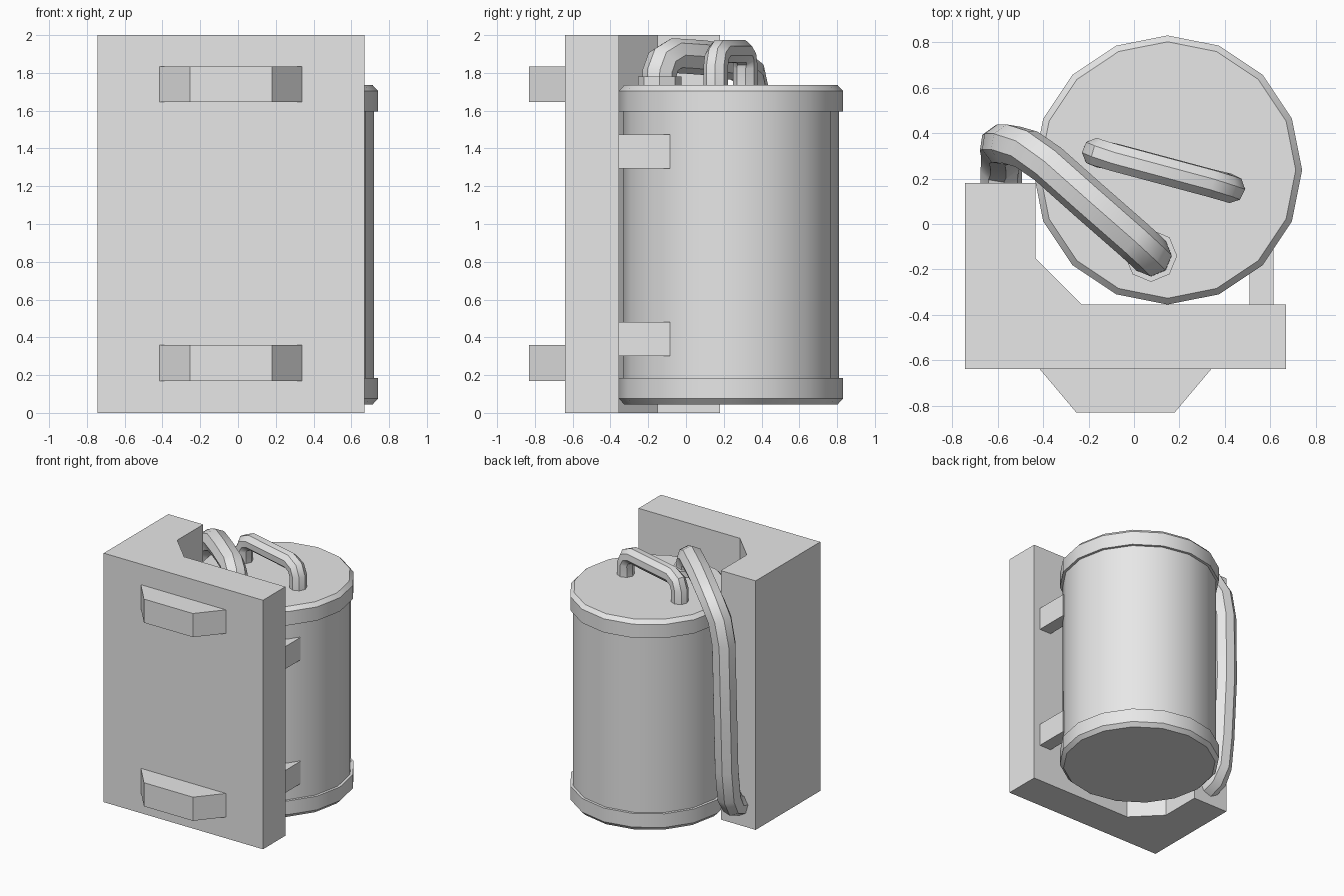
import bpy, bmesh, math
from mathutils import Vector

if "Cube" in bpy.data.objects:
    bpy.data.objects.remove(bpy.data.objects["Cube"])

grey = bpy.data.materials.new("plain_grey")
grey.diffuse_color = (0.8, 0.8, 0.8, 1)
grey.use_nodes = True
grey.node_tree.nodes["Principled BSDF"].inputs["Base Color"].default_value = grey.diffuse_color


def add_object(name, bm, smooth=False):
    bmesh.ops.recalc_face_normals(bm, faces=bm.faces)
    me = bpy.data.meshes.new(name)
    bm.to_mesh(me)
    bm.free()
    me.materials.append(grey)
    ob = bpy.data.objects.new(name, me)
    bpy.context.collection.objects.link(ob)
    if smooth:
        bpy.ops.object.select_all(action='DESELECT')
        ob.select_set(True)
        bpy.context.view_layer.objects.active = ob
        bpy.ops.object.shade_smooth_by_angle(angle=math.radians(40))
    return ob


def prism(name, outline, z0, z1):
    """Extrude an xy outline upward."""
    bm = bmesh.new()
    face = bm.faces.new([bm.verts.new((x, y, z0)) for x, y in outline])
    top = bmesh.ops.extrude_face_region(bm, geom=[face])["geom"]
    bmesh.ops.translate(bm, vec=(0, 0, z1 - z0),
                        verts=[v for v in top if isinstance(v, bmesh.types.BMVert)])
    return add_object(name, bm)


def lathe(name, profile, centre, sides):
    """Closed solid from (radius, z) rings."""
    bm = bmesh.new()
    rings = [[bm.verts.new((centre[0] + r * math.cos(2 * math.pi * i / sides),
                            centre[1] + r * math.sin(2 * math.pi * i / sides), z))
              for i in range(sides)] for r, z in profile]
    for a, b in zip(rings, rings[1:]):
        for i in range(sides):
            j = (i + 1) % sides
            bm.faces.new((a[i], a[j], b[j], b[i]))
    bm.faces.new(rings[0])
    bm.faces.new(rings[-1])
    return add_object(name, bm, True)


def tube(name, points, radius, sides=8):
    """Sweep a round section along a path."""
    pts = [Vector(p) for p in points]
    bm = bmesh.new()
    rings, side = [], None
    for k, p in enumerate(pts):
        t = (pts[min(k + 1, len(pts) - 1)] - pts[max(k - 1, 0)]).normalized()
        side = t.orthogonal() if side is None else side - t * side.dot(t)
        side.normalize()
        up = t.cross(side)
        rings.append([bm.verts.new(p + radius * (side * math.cos(a) + up * math.sin(a)))
                      for a in (2 * math.pi * i / sides for i in range(sides))])
    for a, b in zip(rings, rings[1:]):
        for i in range(sides):
            j = (i + 1) % sides
            bm.faces.new((a[i], a[j], b[j], b[i]))
    bm.faces.new(rings[0])
    bm.faces.new(rings[-1])
    return add_object(name, bm, True)


# L-shaped backing block
prism("backing_block", [(-0.745, -0.64), (0.67, -0.64), (0.67, -0.355), (-0.23, -0.355),
                        (-0.435, -0.15), (-0.435, 0.18), (-0.745, 0.18)], 0, 2)

# Tapered pads on the front and brackets holding the tank
for tag, pad_z, bracket_z in (("lower", 0.17, 0.30), ("upper", 1.645, 1.295)):
    prism(tag + "_front_pad", [(-0.415, -0.64), (-0.255, -0.83), (0.18, -0.83), (0.34, -0.64)],
          pad_z, pad_z + 0.19)
    prism(tag + "_bracket", [(0.51, -0.36), (0.615, -0.36), (0.615, -0.085), (0.51, -0.085)],
          bracket_z, bracket_z + 0.18)

# Tank with rimmed ends
C = (0.148, 0.238)
lathe("tank_body", [(0.572, 0.15), (0.572, 1.63)], C, 16)
lathe("tank_bottom_cap", [(0.565, 0.045), (0.593, 0.075), (0.593, 0.185)], C, 16)
lathe("tank_top_cap", [(0.593, 1.595), (0.593, 1.705), (0.565, 1.735)], C, 16)

# Carrying handle on the lid
a, b = Vector((-0.165, 0.315, 0)), Vector((0.425, 0.157, 0))
d = (b - a).normalized()
half = [(0, 1.70), (0, 1.83), (0.025, 1.885), (0.085, 1.913)]
path = [a + d * s + Vector((0, 0, z)) for s, z in half]
path += [b - d * s + Vector((0, 0, z)) for s, z in reversed(half)]
tube("lid_handle", path, 0.065)

# Hose collar and hose running over the lid and down behind the block arm
lathe("hose_collar", [(0.115, 1.72), (0.115, 1.78)], (0.075, -0.14), 8)
tube("hose", [(0.075, -0.14, 1.74), (0.075, -0.14, 1.80), (0.055, -0.12, 1.86),
              (0.0, -0.07, 1.892), (-0.2, 0.105, 1.88), (-0.38, 0.265, 1.85),
              (-0.475, 0.33, 1.80), (-0.545, 0.35, 1.70), (-0.58, 0.35, 1.52),
              (-0.59, 0.345, 1.0), (-0.585, 0.32, 0.5), (-0.585, 0.29, 0.27),
              (-0.585, 0.24, 0.19), (-0.585, 0.15, 0.16)], 0.092)
